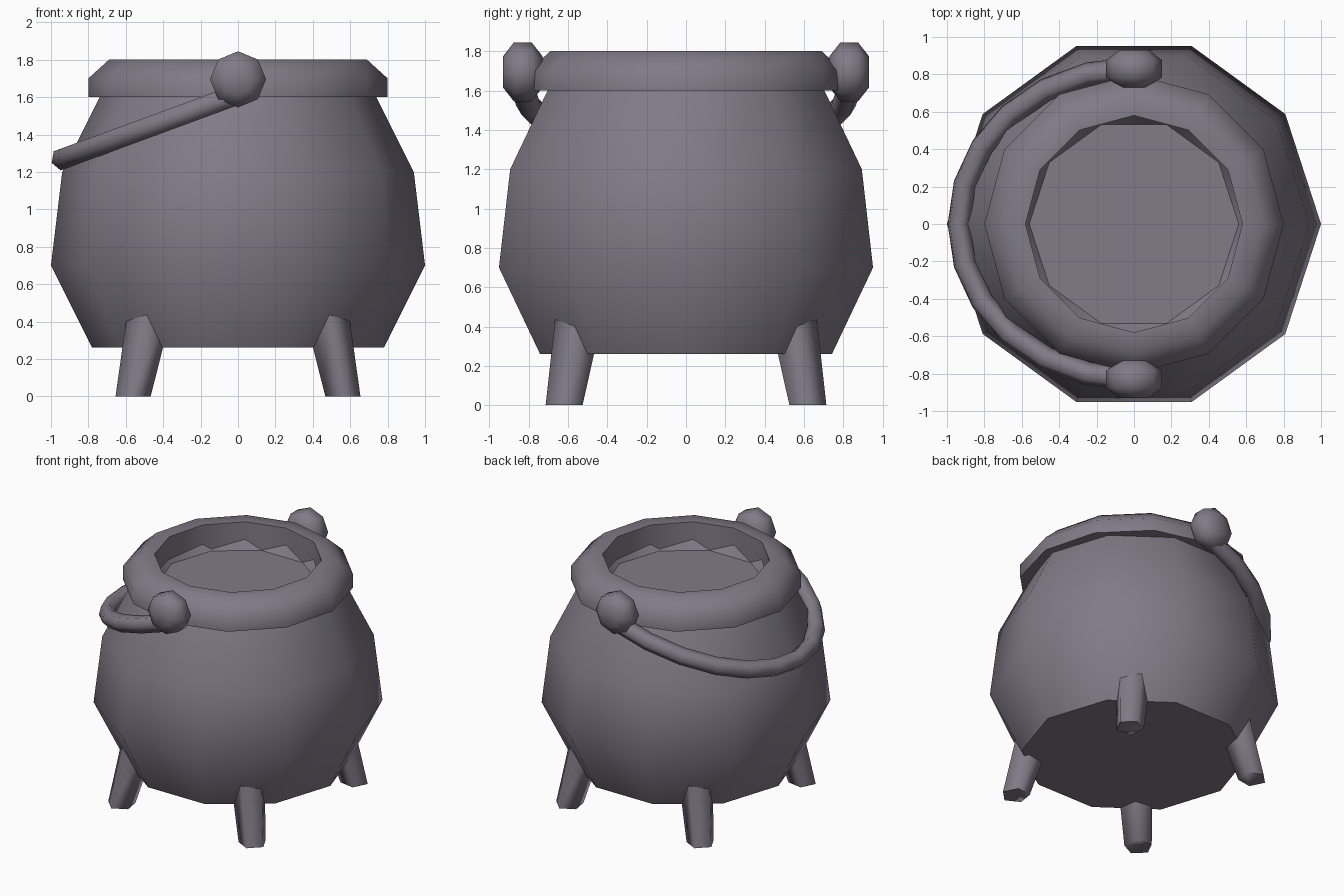
import bpy, bmesh, math
from mathutils import Vector, Matrix

cube = bpy.data.objects.get("Cube")
if cube:
    bpy.data.objects.remove(cube, do_unlink=True)

# Single iron colour
IRON = (0.215, 0.2, 0.245, 1.0)
iron = bpy.data.materials.new("dark_iron")
iron.use_nodes = True
iron.diffuse_color = IRON
bsdf = iron.node_tree.nodes["Principled BSDF"]
bsdf.inputs["Base Color"].default_value = IRON
bsdf.inputs["Roughness"].default_value = 0.7


def finish(bm, name, angle):
    bmesh.ops.recalc_face_normals(bm, faces=bm.faces)
    mesh = bpy.data.meshes.new(name)
    bm.to_mesh(mesh)
    bm.free()
    mesh.materials.append(iron)
    obj = bpy.data.objects.new(name, mesh)
    bpy.context.collection.objects.link(obj)
    bpy.ops.object.select_all(action='DESELECT')
    obj.select_set(True)
    bpy.context.view_layer.objects.active = obj
    bpy.ops.object.shade_smooth_by_angle(angle=math.radians(angle))
    return obj


def ring(bm, centre, radius, sides, turn=0.0):
    return [bm.verts.new(Vector(centre) + radius * Vector((
        math.cos(turn + math.tau * i / sides),
        math.sin(turn + math.tau * i / sides), 0))) for i in range(sides)]


def skin(bm, rings, closed=False):
    pairs = list(zip(rings, rings[1:]))
    if closed:
        pairs.append((rings[-1], rings[0]))
    else:
        bm.faces.new(rings[0])
        bm.faces.new(rings[-1])
    for a, b in pairs:
        n = len(a)
        for i in range(n):
            bm.faces.new((a[i], a[(i + 1) % n], b[(i + 1) % n], b[i]))


def lathe(name, profile, sides, closed=False, angle=50, matrix=None):
    bm = bmesh.new()
    skin(bm, [ring(bm, (0, 0, z), r, sides) for r, z in profile], closed)
    if matrix:
        bm.transform(matrix)
    return finish(bm, name, angle)


# Round pot with a shallow recessed top
lathe("pot_body", [(0.78, 0.26), (1.0, 0.7), (0.94, 1.2), (0.74, 1.6),
                   (0.69, 1.7), (0.63, 1.7), (0.56, 1.6)], 10)

# Chamfered collar around the mouth
lathe("pot_rim", [(0.58, 1.6), (0.8, 1.6), (0.8, 1.7),
                  (0.69, 1.8), (0.58, 1.8)], 12, closed=True)

# Side knobs, turned about the front-to-back axis
for side, label in ((-1, "front"), (1, "back")):
    place = Matrix.Translation((0, 0.83 * side, 1.695)) @ Matrix.Rotation(math.pi / 2, 4, 'X')
    lathe(label + "_knob", [(0.08, -0.1), (0.15, -0.045),
                            (0.15, 0.045), (0.08, 0.1)], 8, angle=60, matrix=place)

# Four splayed legs, a pentagon with one corner turned inwards
for sx, lr in ((1, "left"), (-1, "right")):
    for sy, fb in ((-1, "front"), (1, "back")):
        bm = bmesh.new()
        turn = math.atan2(-sy, -sx)
        skin(bm, [ring(bm, (0.556 * sx, 0.615 * sy, 0), 0.1, 5, turn),
                  ring(bm, (0.456 * sx, 0.53 * sy, 0.5), 0.13, 5, turn)])
        finish(bm, f"{fb}_{lr}_leg", 75)

# Drooping bail handle swept along a tilted half ellipse
bm = bmesh.new()
STEPS, SIDES, TUBE = 12, 6, 0.063
tilt = Vector((0.94, 0, 0.345)).normalized()
normal = Vector((-tilt.z, 0, tilt.x))
loops = []
for i in range(STEPS + 1):
    a = math.pi * (i / STEPS - 0.5)
    centre = Vector((-0.937 * math.cos(a), 0.83 * math.sin(a), 1.615 - 0.345 * math.cos(a)))
    out = (-tilt * math.cos(a) + Vector((0, 1, 0)) * math.sin(a)).normalized()
    loops.append([bm.verts.new(centre + TUBE * (out * math.cos(t) + normal * math.sin(t)))
                  for t in (math.tau * k / SIDES for k in range(SIDES))])
skin(bm, loops)
finish(bm, "bail_handle", 70)
